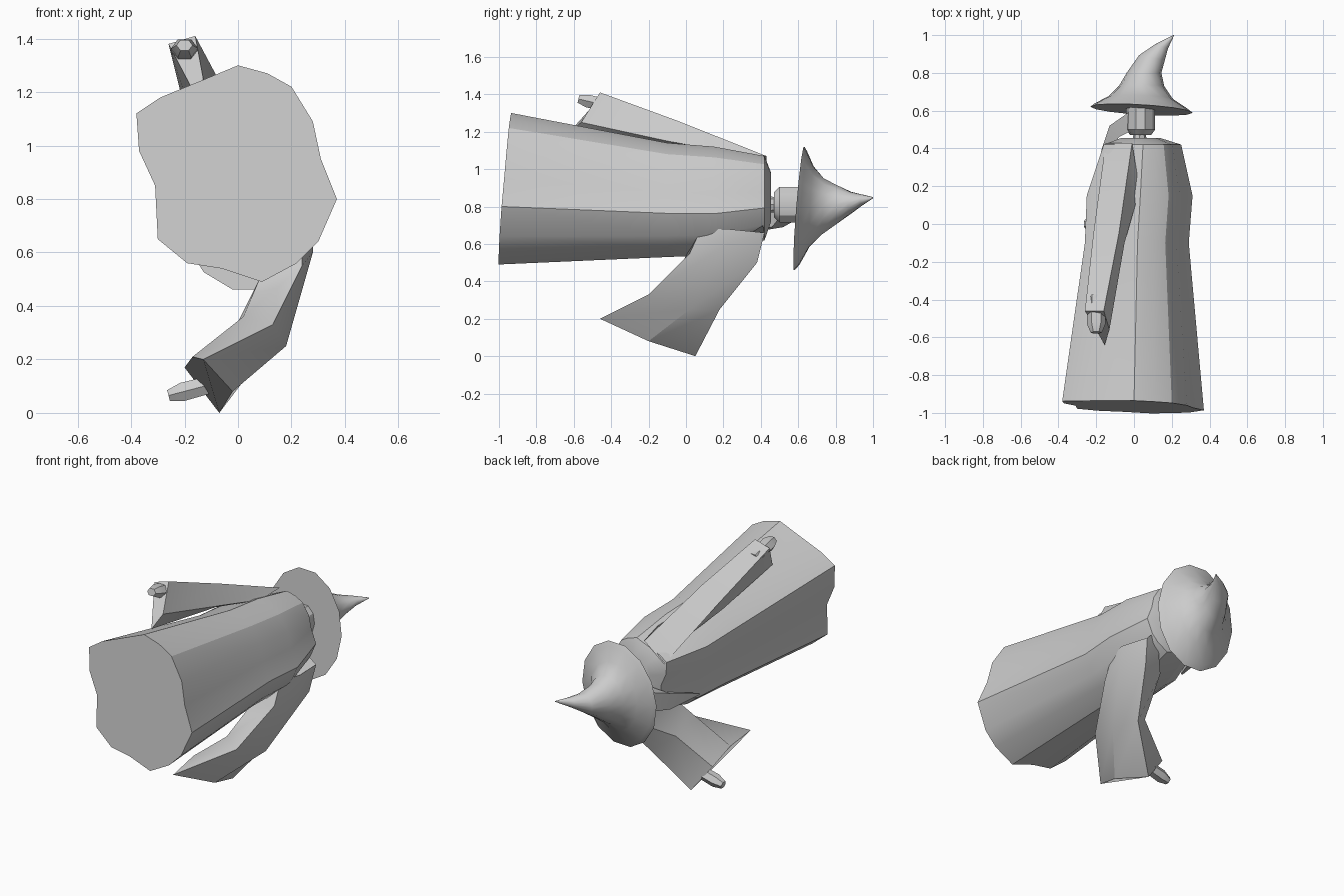
import bpy, bmesh, math
from mathutils import Vector, Matrix

cube = bpy.data.objects.get("Cube")
if cube:
    bpy.data.objects.remove(cube, do_unlink=True)

grey = bpy.data.materials.new("plain grey")
grey.use_nodes = True
tone = (0.6, 0.6, 0.6, 1)
grey.diffuse_color = tone
grey.node_tree.nodes["Principled BSDF"].inputs["Base Color"].default_value = tone


def finish(bm, name, angle):
    bmesh.ops.recalc_face_normals(bm, faces=bm.faces)
    mesh = bpy.data.meshes.new(name)
    bm.to_mesh(mesh)
    bm.free()
    mesh.materials.append(grey)
    obj = bpy.data.objects.new(name, mesh)
    bpy.context.collection.objects.link(obj)
    bpy.ops.object.select_all(action="DESELECT")
    obj.select_set(True)
    bpy.context.view_layer.objects.active = obj
    bpy.ops.object.shade_smooth_by_angle(angle=math.radians(angle))
    return obj


def loft(name, rings, angle=32):
    """Skin equal-length rings of points and cap both ends."""
    bm = bmesh.new()
    loops = [[bm.verts.new(p) for p in ring] for ring in rings]
    n = len(loops[0])
    for a, b in zip(loops, loops[1:]):
        for i in range(n):
            j = (i + 1) % n
            bm.faces.new((a[i], a[j], b[j], b[i]))
    bm.faces.new(loops[0])
    bm.faces.new(loops[-1])
    return finish(bm, name, angle)


def oval(x, y, z, rx, rz, count, tilt_x=0.0, tilt_z=0.0):
    """Ring around the body axis (y), leaning by the tilt slopes."""
    ring = []
    for i in range(count):
        t = 2 * math.pi * i / count
        dx, dz = rx * math.cos(t), rz * math.sin(t)
        ring.append((x + dx, y + tilt_x * dx + tilt_z * dz, z + dz))
    return ring


# Robe: one irregular hem outline, refitted to each section up the body
hem = [(0, 1.3), (.11, 1.27), (.2, 1.22), (.28, 1.09), (.31, .95), (.37, .8),
       (.3, .64), (.22, .56), (.09, .49), (-.06, .54), (-.19, .56), (-.3, .65),
       (-.31, .85), (-.37, .98), (-.38, 1.12), (-.29, 1.18), (-.12, 1.25)]


def section(y, left, right, low, high, slope=0.0):
    ring = []
    for x, z in hem:
        u, v = (x + .38) / .75, (z - .49) / .81
        ring.append((left + u * (right - left), y + slope * (v - .4),
                     low + v * (high - low)))
    return ring


loft("robe", [
    [(x, -.975 + .08 * (z - .8) - .03 * x, z) for x, z in hem],
    section(-.1, -.26, .29, .53, 1.14),
    section(.15, -.25, .31, .54, 1.12),
    section(.42, -.16, .25, .62, 1.07),
    section(.455, -.07, .14, .72, .98)], 28)

# Lower sleeve, bent forward at the elbow
loft("lower_sleeve", [
    [(.16, .4, .75), (.25, .42, .66), (.28, .22, .68), (.24, .08, .68), (.05, .08, .58)],
    [(.1, .36, .5), (.23, .38, .5), (.28, .22, .6), (.24, .02, .55), (.08, -.02, .5)],
    [(0, .1, .34), (.12, .18, .25), (.18, .02, .25), (.13, -.2, .33), (.02, -.14, .36)],
    [(-.2, .02, .17), (-.07, .05, 0), (-.02, -.2, .08), (-.13, -.46, .2), (-.17, -.2, .21)]])

# Upper sleeve, nearly straight with a hanging cuff
loft("upper_sleeve", [
    [(-.15, .43, .96), (-.01, .43, 1.07), (.03, .18, 1.1), (-.14, .2, 1.04)],
    [(-.215, -.05, 1.2), (-.08, -.05, 1.26), (-.05, -.1, 1.15), (-.17, -.12, 1.1)],
    [(-.26, -.46, 1.38), (-.16, -.46, 1.41), (-.13, -.56, 1.25), (-.155, -.64, 1.18)]], 25)


def hand(name, start, end, width, thick):
    """Six-sided mitten with a tapered tip."""
    start, end = Vector(start), Vector(end)
    axis = end - start
    turn = axis.to_track_quat("Z", "Y").to_matrix()
    rings = []
    for f, s in ((0, .9), (.75, 1), (1, .6)):
        rings.append([start + axis * f + turn @ Vector(
            (math.cos(i * math.pi / 3) * width * s, math.sin(i * math.pi / 3) * thick * s, 0))
            for i in range(6)])
    loft(name, rings, 25)


hand("upper_hand", (-.2, -.38, 1.33), (-.2, -.575, 1.375), .05, .04)
hand("lower_hand", (-.05, 0, .12), (-.26, 0, .065), .04, .04)

# Neck and head
loft("neck", [oval(.03, .42, .81, .04, .05, 8), oval(.03, .5, .81, .03, .035, 8)])
loft("head", [oval(.035, .47, .81, .055, .07, 10), oval(.035, .5, .81, .077, .1, 10),
              oval(.035, .66, .81, .077, .1, 10)])

# Pointed beard reaching forward over the chest
loft("beard", [
    [(-.03, .59, .86), (-.03, .59, .73), (.0, .5, .74), (.0, .5, .85)],
    [(-.13, .52, .81), (-.13, .52, .69), (-.08, .46, .69), (-.08, .46, .81)],
    [(-.17, .4, .77), (-.17, .4, .67), (-.13, .38, .68), (-.13, .38, .76)],
    [(-.22, .18, .7), (-.22, .18, .69), (-.21, .18, .69), (-.21, .18, .7)]])

# Wide-brimmed hat with a bent tip
hat = [(.04, .605, .79, .27, .337, -.06, .08), (.035, .625, .79, .245, .31, -.05, .07),
       (.035, .67, .8, .17, .22, -.04, .05), (.04, .73, .8, .12, .155, 0, .04),
       (.053, .8, .81, .092, .11, 0, 0), (.095, .88, .82, .068, .06, -.2, 0),
       (.145, .94, .835, .035, .03, -.3, 0), (.21, 1, .847, .003, .003, 0, 0)]
loft("hat", [oval(x, y, z, rx, rz, 14, tx, tz) for x, y, z, rx, rz, tx, tz in hat], 40)
